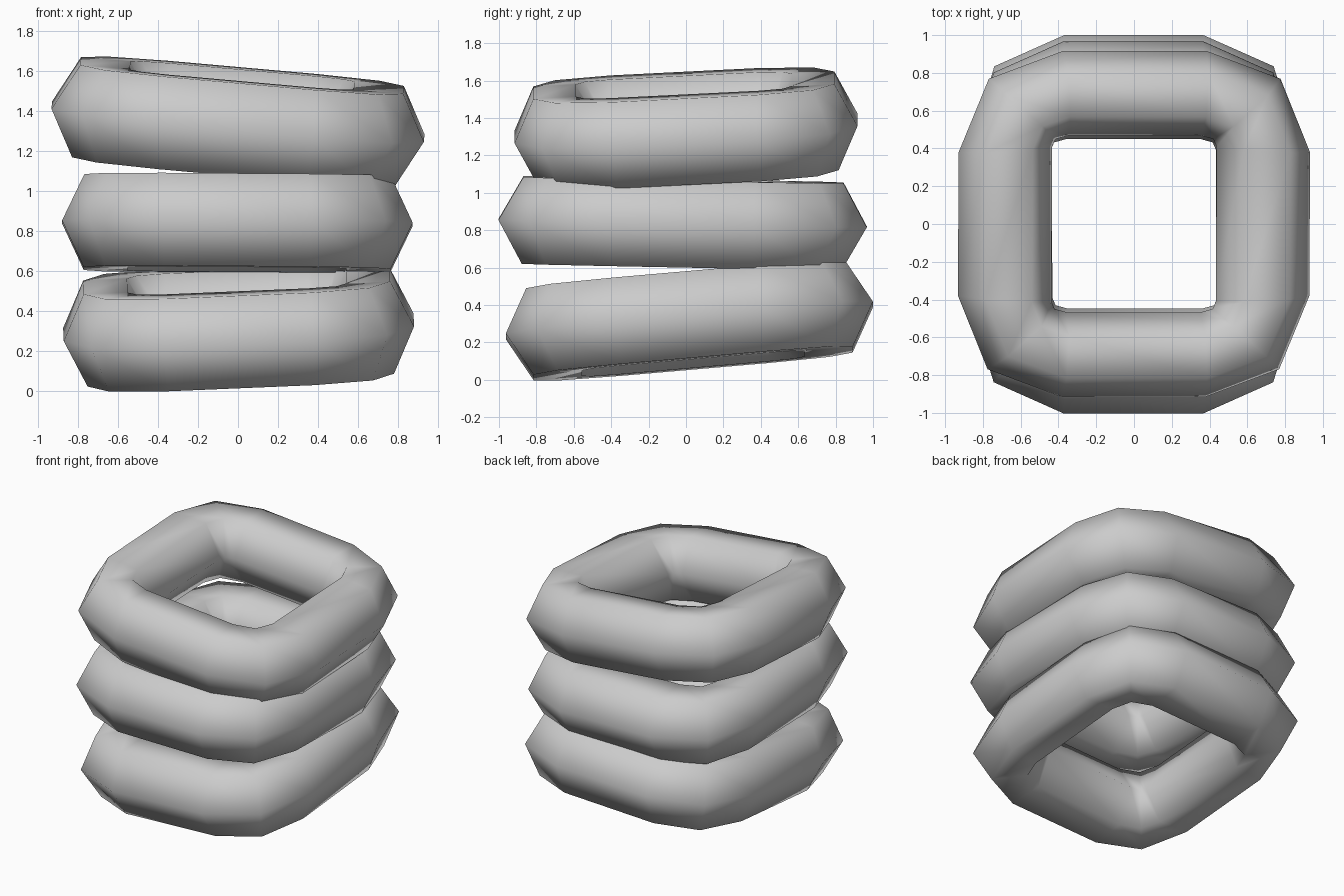
import bpy, bmesh, math
from mathutils import Vector, Euler

if "Cube" in bpy.data.objects:
    bpy.data.objects.remove(bpy.data.objects["Cube"])

HALF_HEIGHT = 0.232
# hexagonal tube section: (fraction from inner to outer edge, relative height)
SECTION = [(0, 0), (0.25, 1), (0.75, 1), (1, 0), (0.75, -1), (0.25, -1)]


def make_ring(name, inner, outer, centre, slope_x, slope_y):
    """Rounded-square ring from three corner stations mirrored to all quadrants."""
    quarter = list(zip(inner, outer))
    stations = []
    for sx, sy in ((1, 1), (-1, 1), (-1, -1), (1, -1)):
        # each quadrant runs anticlockwise
        order = quarter[::-1] if sx * sy > 0 else quarter
        for a, b in order:
            stations.append((Vector((a[0] * sx, a[1] * sy, 0)),
                             Vector((b[0] * sx, b[1] * sy, 0))))
    bm = bmesh.new()
    loops = []
    for a, b in stations:
        loops.append([bm.verts.new(a.lerp(b, t) + Vector((0, 0, h * HALF_HEIGHT)))
                      for t, h in SECTION])
    n, m = len(loops), len(SECTION)
    for i in range(n):
        for j in range(m):
            k, l = (i + 1) % n, (j + 1) % m
            bm.faces.new((loops[i][j], loops[k][j], loops[k][l], loops[i][l]))
    bmesh.ops.recalc_face_normals(bm, faces=bm.faces)
    for f in bm.faces:
        f.smooth = True
    # tilt and place
    tilt = Euler((math.atan(slope_y), -math.atan(slope_x), 0)).to_matrix()
    for v in bm.verts:
        v.co = tilt @ v.co + Vector(centre)
    mesh = bpy.data.meshes.new(name)
    bm.to_mesh(mesh)
    bm.free()
    ob = bpy.data.objects.new(name, mesh)
    bpy.context.collection.objects.link(ob)
    return ob


# stations: end of the front/back side, corner, end of the left/right side
inner = [(0.355, 0.468), (0.42, 0.45), (0.437, 0.41)]
long_outer = [(0.37, 0.985), (0.74, 0.82), (0.876, 0.38)]
wide_outer = [(0.38, 0.918), (0.775, 0.77), (0.934, 0.38)]

make_ring("bottom_ring", inner, long_outer, (0.003, 0.018, 0.318), 0.042, 0.087)
make_ring("middle_ring", inner, long_outer, (-0.003, -0.018, 0.838), -0.007, -0.02)
make_ring("top_ring", inner, wide_outer, (0, 0, 1.345), -0.089, 0.05)
